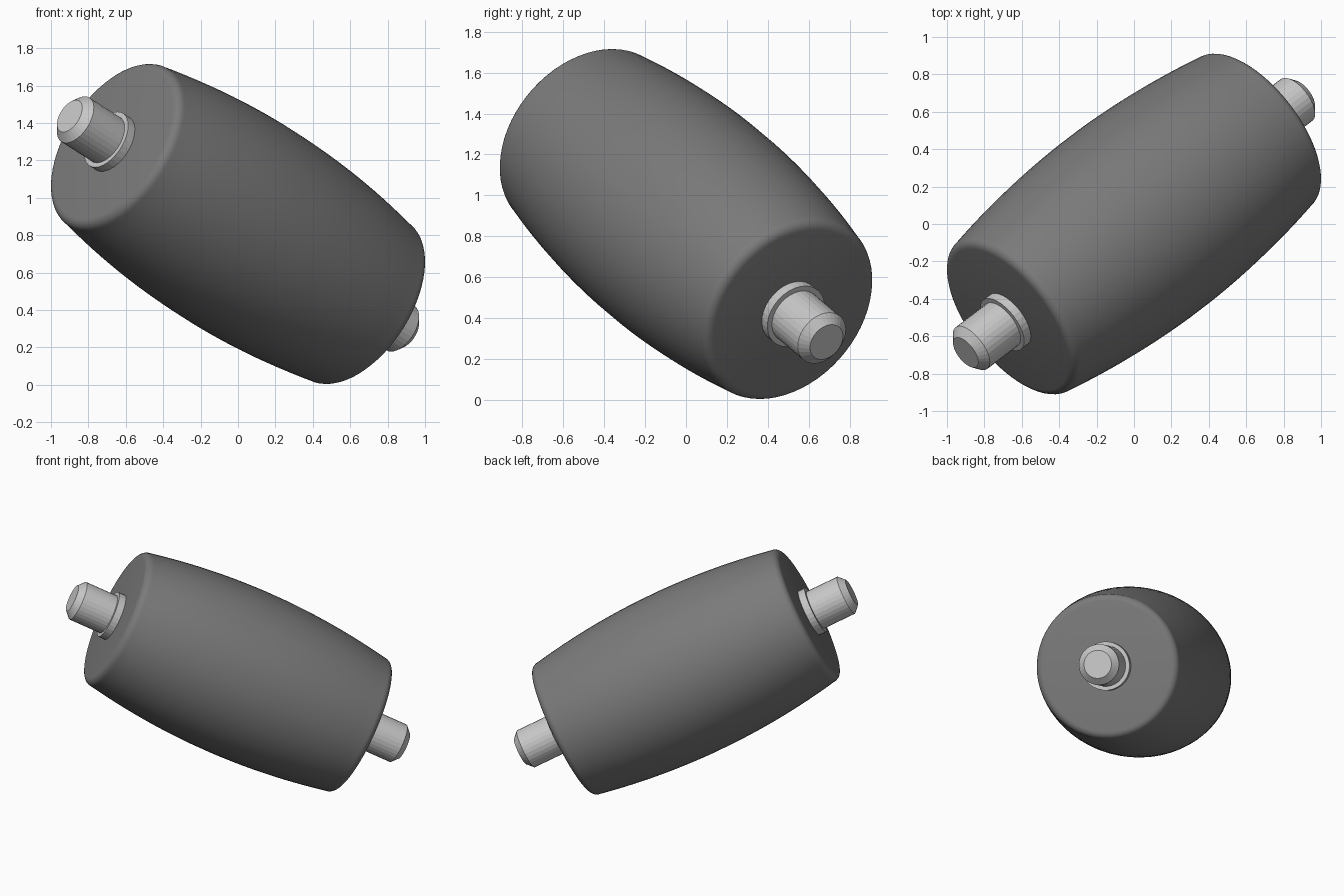
import bpy, bmesh, math
from mathutils import Vector

cube = bpy.data.objects.get("Cube")
if cube:
    bpy.data.objects.remove(cube, do_unlink=True)

CENTRE = Vector((0, 0, 0.86))
AXIS = Vector((-0.708, -0.5405, 0.454))
TILT = AXIS.to_track_quat('Z', 'Y')
END, END_RADIUS, MID_RADIUS, FILLET = 0.945, 0.498, 0.58, 0.05


def material(name, colour):
    mat = bpy.data.materials.new(name)
    mat.use_nodes = True
    mat.diffuse_color = (*colour, 1)
    mat.node_tree.nodes["Principled BSDF"].inputs["Base Color"].default_value = (*colour, 1)
    return mat


def lathe(name, profile, sides, mat):
    """Revolve (radius, distance) pairs around the tilted axis."""
    bm = bmesh.new()
    rings = []
    for r, z in profile:
        rings.append([bm.verts.new((r * math.cos(a), r * math.sin(a), z))
                      for a in (math.tau * i / sides for i in range(sides))])
    for low, high in zip(rings, rings[1:]):
        for i in range(sides):
            j = (i + 1) % sides
            bm.faces.new((low[i], low[j], high[j], high[i]))
    bm.faces.new(rings[0][::-1])
    bm.faces.new(rings[-1])
    mesh = bpy.data.meshes.new(name)
    bm.to_mesh(mesh)
    bm.free()
    mesh.materials.append(mat)
    obj = bpy.data.objects.new(name, mesh)
    obj.rotation_mode = 'QUATERNION'
    obj.rotation_quaternion = TILT
    obj.location = CENTRE
    bpy.context.collection.objects.link(obj)
    return obj


def mirrored(half):
    """Complete a profile given from the middle outwards."""
    return [(r, -z) for r, z in reversed(half)] + half


dark = material("dark grey rubber", (0.195, 0.195, 0.195))
steel = material("light grey steel", (0.58, 0.58, 0.58))

# Barrel-shaped roller with rounded rims
half = []
span = END - FILLET
for k in range(1, 13):
    z = span * k / 12
    half.append((MID_RADIUS - (MID_RADIUS - END_RADIUS) * (z / span) ** 2, z))
for k in range(1, 7):
    a = math.pi / 2 * k / 6
    half.append((END_RADIUS - FILLET * (1 - math.cos(a)), span + FILLET * math.sin(a)))
roller = lathe("roller", mirrored(half), 64, dark)

# Through shaft with chamfered tips
shaft = lathe("shaft", mirrored([(0.14, 1.228), (0.096, 1.271)]), 32, steel)

# Collars where the shaft leaves the roller
for name, side in (("upper_collar", 1), ("lower_collar", -1)):
    ends = sorted((side * (END - 0.03), side * (END + 0.05)))
    lathe(name, [(0.167, z) for z in ends], 32, steel)

# Soft shading on the roller only
bpy.ops.object.select_all(action='DESELECT')
roller.select_set(True)
bpy.context.view_layer.objects.active = roller
bpy.ops.object.shade_smooth_by_angle(angle=math.radians(30))
